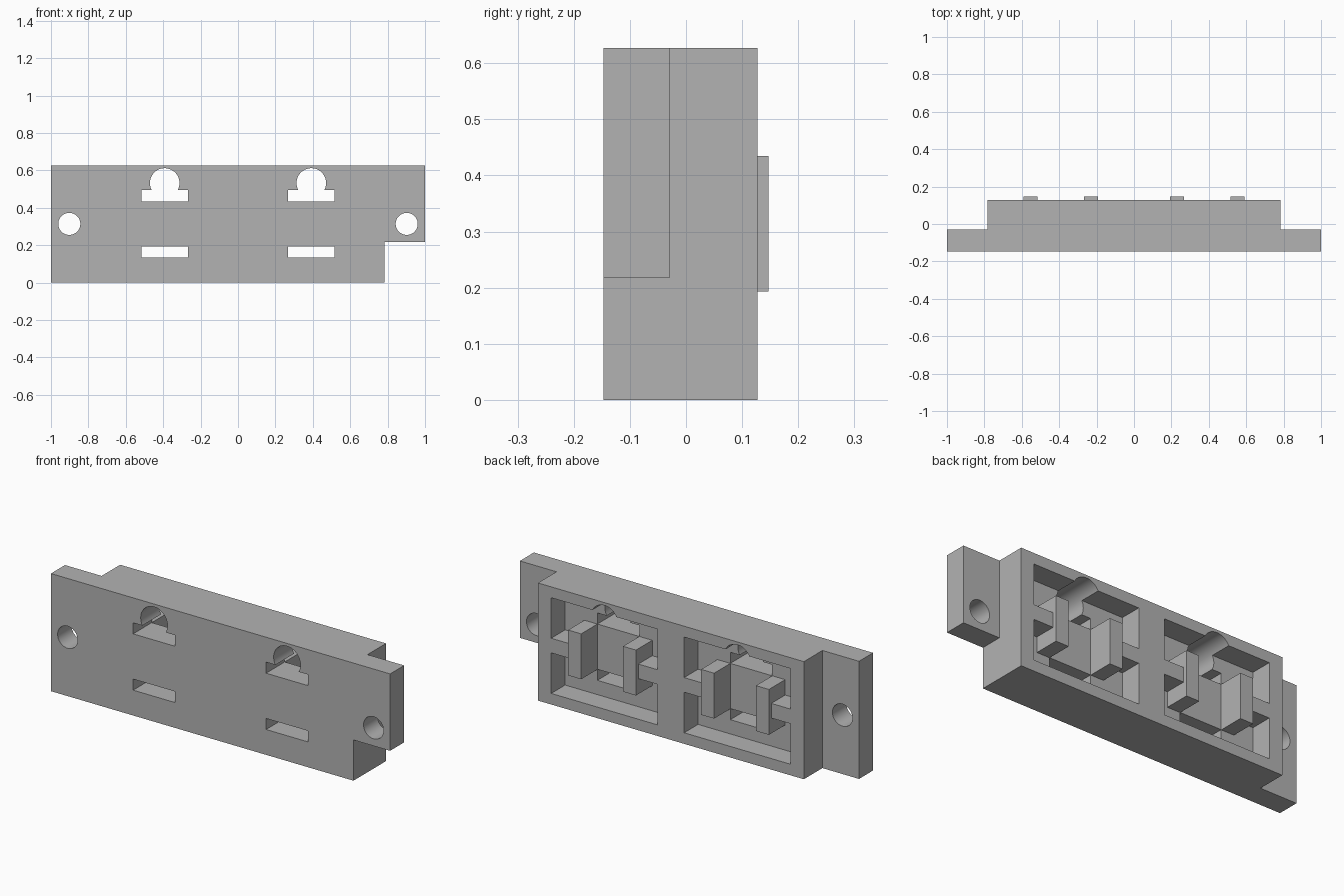
import bpy
import math

if "Cube" in bpy.data.objects:
    bpy.data.objects.remove(bpy.data.objects["Cube"], do_unlink=True)

# Material
grey = bpy.data.materials.new("plain_grey")
grey.use_nodes = True
COLOUR = (0.45, 0.45, 0.45, 1)
grey.diffuse_color = COLOUR
grey.node_tree.nodes["Principled BSDF"].inputs["Base Color"].default_value = COLOUR

# Main dimensions
FRONT, EAR_BACK, FLOOR, BACK, POST_BACK = -0.147, -0.029, 0.01, 0.127, 0.147
HEIGHT, MID = 0.627, 0.314
BODY_X = 0.784
BAY_X = 0.392


def box(name, x, y, z):
    """Box from (min, max) pairs on each axis."""
    bpy.ops.mesh.primitive_cube_add(size=1, location=[sum(r) / 2 for r in (x, y, z)])
    ob = bpy.context.object
    ob.name = name
    ob.scale = [r[1] - r[0] for r in (x, y, z)]
    bpy.ops.object.transform_apply(location=True, rotation=True, scale=True)
    ob.data.materials.append(grey)
    return ob


def rod(name, x, z, radius):
    """Cylinder running front to back through the whole part."""
    bpy.ops.mesh.primitive_cylinder_add(vertices=48, radius=radius, depth=0.6,
                                        location=(x, 0, z), rotation=(math.pi / 2, 0, 0))
    ob = bpy.context.object
    ob.name = name
    bpy.ops.object.transform_apply(location=True, rotation=True, scale=True)
    ob.data.materials.append(grey)
    return ob


def combine(target, tool, operation):
    """Apply an exact boolean and discard the tool."""
    tool.hide_render = True
    mod = target.modifiers.new(operation.lower(), "BOOLEAN")
    mod.operation = operation
    mod.solver = "EXACT"
    mod.object = tool
    bpy.ops.object.select_all(action="DESELECT")
    bpy.context.view_layer.objects.active = target
    target.select_set(True)
    bpy.ops.object.modifier_apply(modifier=mod.name)
    bpy.data.objects.remove(tool, do_unlink=True)


# Body with a full ear on one side and a shorter ear on the other
panel = box("mounting_panel", (-BODY_X, BODY_X), (FRONT, BACK), (0, HEIGHT))
combine(panel, box("right_ear", (-1, -0.7), (FRONT, EAR_BACK), (0, HEIGHT)), "UNION")
combine(panel, box("left_ear", (0.7, 1), (FRONT, EAR_BACK), (0.217, HEIGHT)), "UNION")

for side in (-1, 1):
    cx = side * BAY_X

    # Screw hole in the ear
    combine(panel, rod("screw_hole", side * 0.902, MID, 0.059), "DIFFERENCE")

    # Rear pocket, front slots and the round key opening
    pocket = box("pocket", (cx - 0.314, cx + 0.314), (FLOOR, 0.3), (0.059, 0.569))
    combine(panel, pocket, "DIFFERENCE")
    for z in (0.135, 0.435):
        slot = box("slot", (cx - 0.1235, cx + 0.1235), (-0.3, 0.05), (z, z + 0.059))
        combine(panel, slot, "DIFFERENCE")
    combine(panel, rod("key_opening", cx, 0.533, 0.079), "DIFFERENCE")

    # Posts in the pocket, each tied to the side wall by an arm
    for way in (-1, 1):
        def span(a, b):
            return tuple(sorted((cx + way * a, cx + way * b)))
        arm = box("arm", span(0.16, 0.33), (FLOOR - 0.02, BACK), (MID - 0.039, MID + 0.039))
        post = box("post", span(0.1235, 0.2), (FLOOR - 0.02, POST_BACK), (0.193, 0.435))
        combine(panel, arm, "UNION")
        combine(panel, post, "UNION")

# Smooth hole walls, crisp edges
bpy.ops.object.select_all(action="DESELECT")
panel.select_set(True)
bpy.context.view_layer.objects.active = panel
bpy.ops.object.shade_smooth_by_angle(angle=math.radians(30))
